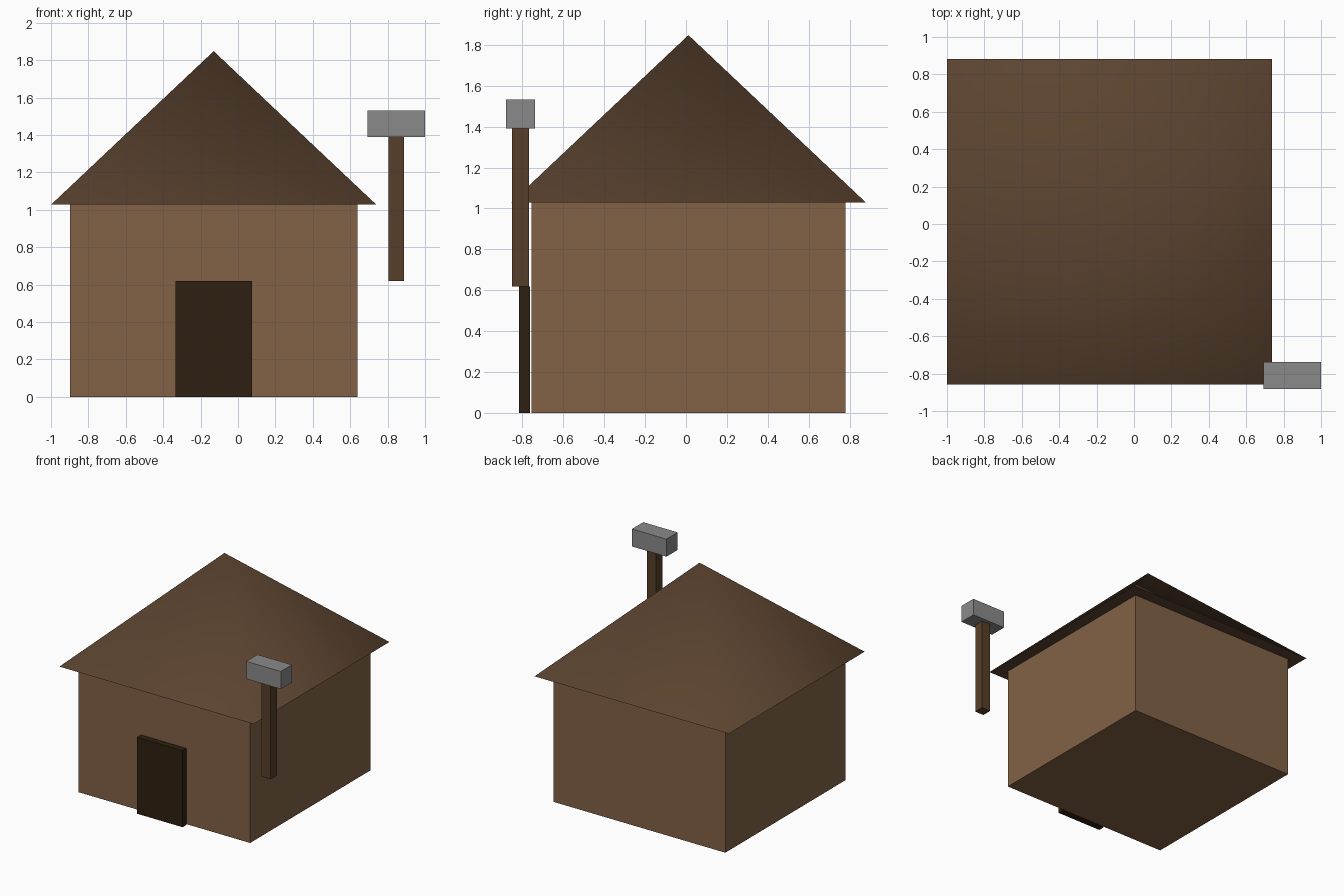
import bpy
import math

default = bpy.data.objects.get("Cube")
if default:
    bpy.data.objects.remove(default, do_unlink=True)


def material(name, hex_code):
    """Flat material from an sRGB hex code, stored as linear values."""
    srgb = [int(hex_code[i:i + 2], 16) / 255 for i in (0, 2, 4)]
    colour = [((c + 0.055) / 1.055) ** 2.4 for c in srgb] + [1.0]
    mat = bpy.data.materials.new(name)
    mat.use_nodes = True
    mat.diffuse_color = colour
    bsdf = mat.node_tree.nodes["Principled BSDF"]
    bsdf.inputs["Base Color"].default_value = colour
    bsdf.inputs["Roughness"].default_value = 0.9
    return mat


def box(name, x, y, z, size, mat):
    """Box centred on x and y, with its underside at z."""
    bpy.ops.mesh.primitive_cube_add(size=1, location=(x, y, z + size[2] / 2))
    obj = bpy.context.object
    obj.name = name
    obj.scale = size
    bpy.ops.object.transform_apply(location=False, rotation=False, scale=True)
    obj.data.materials.append(mat)
    return obj


wall_brown = material("wall brown", "826246")
roof_brown = material("roof brown", "5c4430")
post_brown = material("post brown", "573f28")
door_brown = material("dark door brown", "2d2010")
stone_grey = material("stone grey", "8a8a8a")

HOUSE_X, HOUSE_Y = -0.13, 0.012
WALL_HEIGHT, ROOF_HEIGHT, ROOF_WIDTH = 1.028, 0.82, 1.738

# House body and door
box("house_walls", HOUSE_X, HOUSE_Y, 0, (1.536, 1.536, WALL_HEIGHT), wall_brown)
box("door", HOUSE_X, -0.79, 0, (0.41, 0.052, 0.618), door_brown)

# Pyramid roof, softly shaded across its hips with a sharp eave
bpy.ops.mesh.primitive_cone_add(
    vertices=4, radius1=ROOF_WIDTH / math.sqrt(2), depth=ROOF_HEIGHT,
    location=(HOUSE_X, HOUSE_Y, WALL_HEIGHT + ROOF_HEIGHT / 2),
    rotation=(0, 0, math.pi / 4))
roof = bpy.context.object
roof.name = "roof"
bpy.ops.object.transform_apply(location=False, rotation=True, scale=False)
roof.data.materials.append(roof_brown)
bpy.ops.object.shade_smooth_by_angle(angle=math.radians(70))

# Floating hammer beside the house
HAMMER_X, HAMMER_Y = 0.846, -0.81
box("hammer_handle", HAMMER_X, HAMMER_Y, 0.618, (0.082, 0.082, 0.772), post_brown)
box("hammer_head", HAMMER_X, HAMMER_Y, 1.39, (0.308, 0.143, 0.142), stone_grey)
